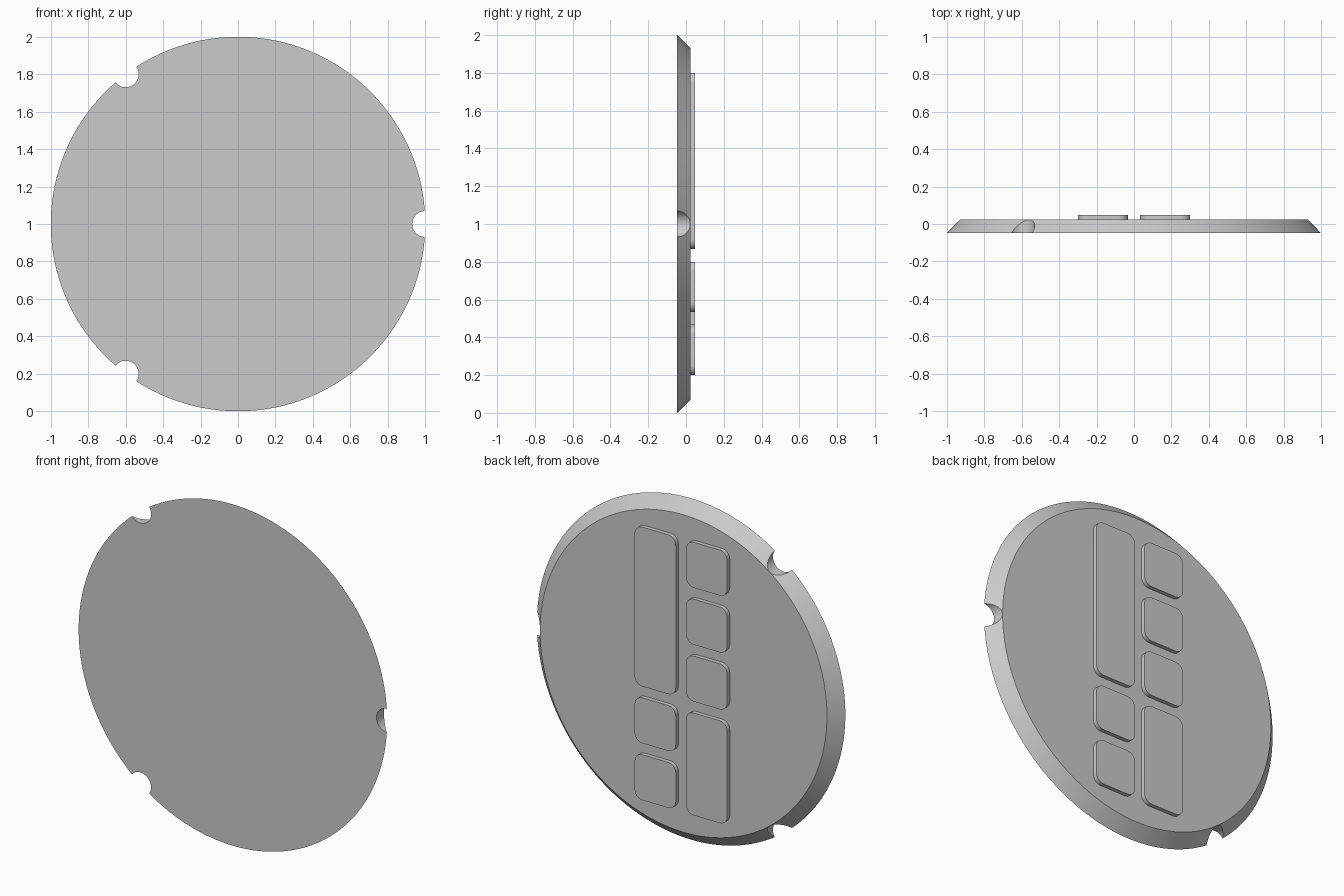
import bpy, bmesh, math
from mathutils import Matrix

cube = bpy.data.objects.get("Cube")
if cube:
    bpy.data.objects.remove(cube, do_unlink=True)

FRONT, BACK, PAD_TOP = -0.047, 0.023, 0.047   # depth levels along y
RIM, CENTRE = 1.0, 1.0

grey = bpy.data.materials.new("plain grey")
grey.use_nodes = True
colour = (0.6, 0.6, 0.6, 1)
grey.diffuse_color = colour
grey.node_tree.nodes["Principled BSDF"].inputs["Base Color"].default_value = colour


def add_object(name, bm):
    bmesh.ops.recalc_face_normals(bm, faces=bm.faces)
    mesh = bpy.data.meshes.new(name)
    bm.to_mesh(mesh)
    bm.free()
    mesh.materials.append(grey)
    obj = bpy.data.objects.new(name, mesh)
    bpy.context.collection.objects.link(obj)
    return obj


def drum(name, x, z, r_front, r_back, y0, y1, sides):
    """Closed cone section whose axis runs along y."""
    bm = bmesh.new()
    place = Matrix.Translation((x, (y0 + y1) / 2, z)) @ Matrix.Rotation(-math.pi / 2, 4, "X")
    bmesh.ops.create_cone(bm, cap_ends=True, segments=sides, radius1=r_front,
                          radius2=r_back, depth=y1 - y0, matrix=place)
    return add_object(name, bm)


def smooth(obj):
    bpy.ops.object.select_all(action="DESELECT")
    obj.select_set(True)
    bpy.context.view_layer.objects.active = obj
    bpy.ops.object.shade_smooth_by_angle(angle=math.radians(30))


# Bevelled disc with three round notches in its rim
disc = drum("disc", 0, CENTRE, RIM, 0.93, FRONT, BACK, 192)
bpy.context.view_layer.objects.active = disc
for x, z in ((1, 0), (-0.6, 0.8), (-0.6, -0.8)):
    cutter = drum("notch_cutter", x, CENTRE + z, 0.0695, 0.0695, -0.2, 0.2, 48)
    cutter.hide_render = True
    cut = disc.modifiers.new("notch", "BOOLEAN")
    cut.operation, cut.solver, cut.object = "DIFFERENCE", "EXACT", cutter
    bpy.ops.object.modifier_apply(modifier=cut.name)
    bpy.data.objects.remove(cutter, do_unlink=True)
smooth(disc)


# Raised pads with rounded corners on a five-row, two-column layout
def pad(name, side, row, rows):
    pitch, gap, radius = 1 / 3, 1 / 15, 0.05
    half_w = (pitch - gap) / 2
    half_h = (rows * pitch - gap) / 2
    x = side * pitch / 2
    z = 0.2 + row * pitch + half_h
    bm = bmesh.new()
    ring = []
    for quarter, (sx, sz) in enumerate(((1, 1), (-1, 1), (-1, -1), (1, -1))):
        for step in range(9):
            a = (quarter + step / 8) * math.pi / 2
            ring.append(bm.verts.new((x + sx * (half_w - radius) + radius * math.cos(a),
                                      BACK - 0.005,
                                      z + sz * (half_h - radius) + radius * math.sin(a))))
    base = bm.faces.new(ring)
    top = bmesh.ops.extrude_face_region(bm, geom=[base])["geom"]
    for v in top:
        if isinstance(v, bmesh.types.BMVert):
            v.co.y = PAD_TOP
    if base.is_valid and len(bm.faces) == len(ring) + 1:
        bm.faces.new(ring)
    smooth(add_object(name, bm))


layout = {"left": (1, ((0, 1), (1, 1), (2, 3))),
          "right": (-1, ((0, 2), (2, 1), (3, 1), (4, 1)))}
for column, (side, pads) in layout.items():
    for number, (row, rows) in enumerate(pads, 1):
        pad(f"{column}_pad_{number}", side, row, rows)
